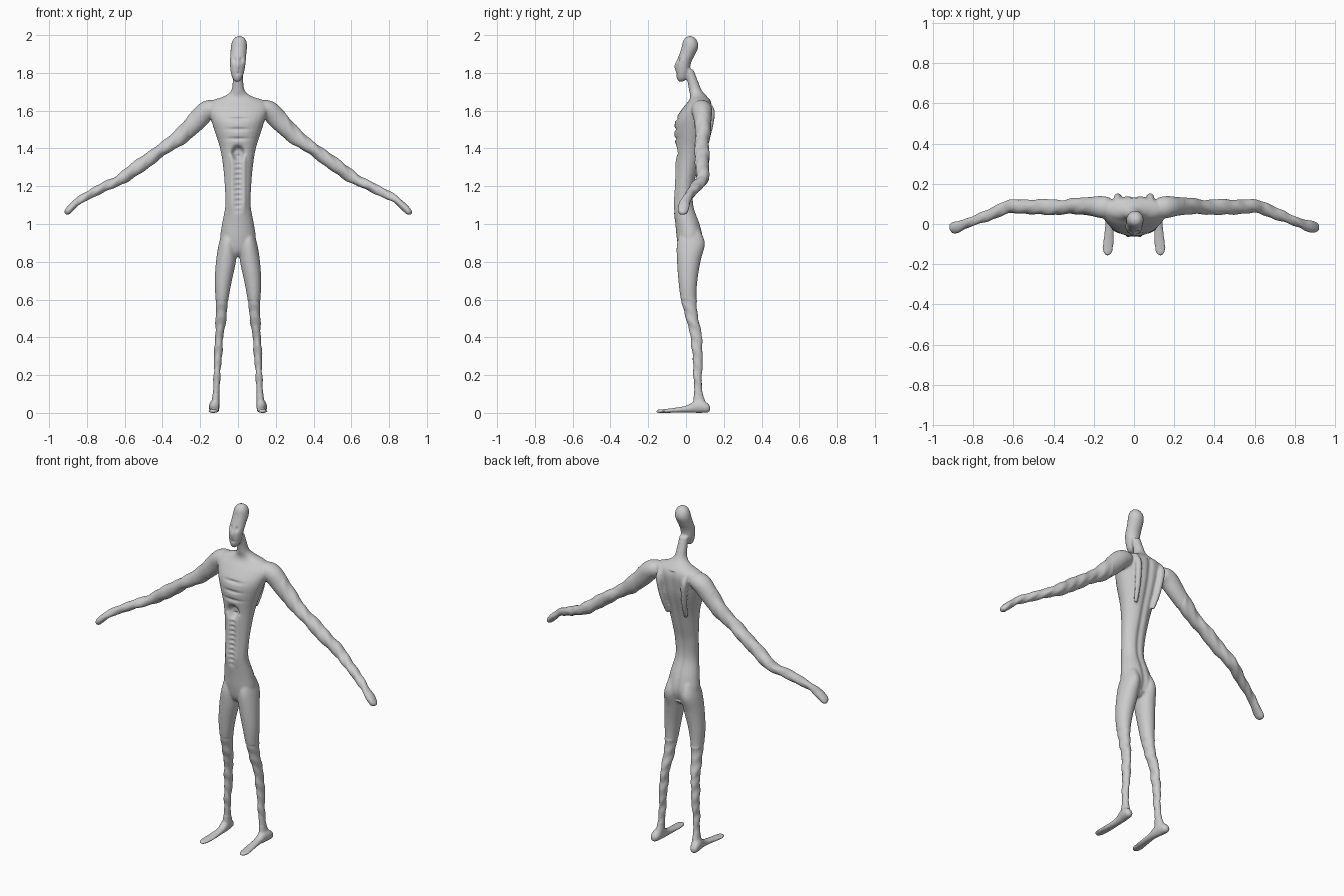
import bpy, bmesh, math
from mathutils import Vector

parts = []


def spline(rows, steps=5):
    """Catmull-Rom interpolation of section rows."""
    out = []
    for i in range(len(rows) - 1):
        p0, p1 = rows[max(i - 1, 0)], rows[i]
        p2, p3 = rows[i + 1], rows[min(i + 2, len(rows) - 1)]
        for s in range(steps):
            t = s / steps
            out.append([0.5 * (2 * b + (c - a) * t + (2 * a - 5 * b + 4 * c - d) * t * t
                               + (3 * b - a - 3 * c + d) * t ** 3)
                        for a, b, c, d in zip(p0, p1, p2, p3)])
    out.append(list(rows[-1]))
    return out


def loft(name, rows, side, normal=None, flip=1, n=28):
    """Loft elliptical sections (x, y, z, half width along side, other half width)."""
    bm = bmesh.new()
    rows = spline(rows)
    rings = []
    for i, (x, y, z, a, b) in enumerate(rows):
        c = Vector((x, y, z))
        t = normal
        if t is None:
            t = (Vector(rows[min(i + 1, len(rows) - 1)][:3]) - Vector(rows[max(i - 1, 0)][:3]))
        t = Vector(t).normalized()
        u = Vector(side)
        u = (u - t * u.dot(t)).normalized()
        v = t.cross(u)
        ring = []
        for k in range(n):
            w = 2 * math.pi * k / n
            p = c + u * max(a, .002) * math.cos(w) + v * max(b, .002) * math.sin(w)
            ring.append(bm.verts.new((p.x * flip, p.y, p.z)))
        rings.append(ring)
    for r, s in zip(rings, rings[1:]):
        for k in range(n):
            bm.faces.new((r[k], r[(k + 1) % n], s[(k + 1) % n], s[k]))
    bm.faces.new(rings[0])
    bm.faces.new(rings[-1])
    bmesh.ops.recalc_face_normals(bm, faces=bm.faces)
    me = bpy.data.meshes.new(name)
    bm.to_mesh(me)
    bm.free()
    ob = bpy.data.objects.new(name, me)
    bpy.context.collection.objects.link(ob)
    parts.append(ob)


X, Y, Z = (1, 0, 0), (0, 1, 0), (0, 0, 1)

# Torso, from crotch to neck
loft("torso", [
    (0, .02, .83, .02, .03), (0, .02, .86, .07, .055), (0, .022, .92, .094, .07),
    (0, .01, 1.0, .085, .066), (0, -.012, 1.1, .067, .055), (0, -.008, 1.2, .070, .052),
    (0, .005, 1.3, .078, .062), (0, .018, 1.4, .094, .075), (0, .030, 1.5, .125, .092),
    (0, .040, 1.56, .145, .093), (0, .062, 1.62, .165, .077), (0, .072, 1.655, .14, .058),
    (0, .066, 1.68, .072, .044), (0, .050, 1.71, .036, .034), (0, .035, 1.76, .028, .028),
    (0, .015, 1.82, .026, .025)], X, Z)

# Head: long face below, bulbous crown leaning back
loft("head", [
    (-.004, -.028, 1.757, .008, .010), (-.004, -.022, 1.772, .024, .026),
    (-.003, -.018, 1.81, .036, .036), (-.001, -.012, 1.86, .042, .040),
    (.002, .006, 1.90, .042, .042), (.005, .021, 1.94, .043, .044),
    (.007, .022, 1.97, .038, .038), (.008, .021, 1.99, .024, .024),
    (.008, .02, 1.998, .006, .006)], X, Z)

for f in (1, -1):
    # Arm and hand
    loft("arm", [
        (.10, .075, 1.615, .03, .03), (.13, .080, 1.615, .052, .046), (.17, .085, 1.60, .054, .052),
        (.22, .088, 1.548, .046, .052), (.30, .088, 1.470, .040, .043), (.36, .084, 1.425, .036, .036),
        (.42, .084, 1.385, .040, .034), (.50, .085, 1.325, .037, .036), (.59, .088, 1.262, .034, .034),
        (.64, .080, 1.230, .033, .026), (.71, .050, 1.198, .029, .026), (.79, .018, 1.158, .024, .023),
        (.83, .004, 1.135, .024, .020), (.875, -.012, 1.098, .029, .020),
        (.905, -.020, 1.066, .026, .017), (.915, -.022, 1.055, .008, .006)], Y, None, f)
    # Leg
    loft("leg", [
        (.05, .025, .97, .03, .05), (.055, .026, .90, .046, .074), (.063, .015, .81, .053, .063),
        (.078, .010, .70, .045, .050), (.085, .014, .60, .034, .041), (.089, .030, .52, .029, .034),
        (.094, .042, .46, .025, .032), (.100, .055, .40, .022, .031), (.106, .061, .30, .021, .027),
        (.111, .062, .20, .018, .023), (.115, .064, .12, .017, .022),
        (.120, .072, .05, .023, .036)], X, Z, f)
    # Foot
    loft("foot", [
        (.130, .128, .025, .008, .010), (.130, .116, .029, .022, .024), (.127, .085, .037, .027, .034),
        (.123, .05, .036, .025, .033), (.121, .005, .024, .022, .019), (.125, -.06, .017, .025, .013),
        (.130, -.12, .013, .027, .010), (.131, -.148, .012, .018, .009),
        (.131, -.156, .011, .008, .006)], X, Y, f)
    # Shoulder blade ridge and muscle beside it
    loft("shoulder_blade", [
        (.060, .085, 1.38, .010, .01), (.068, .110, 1.45, .015, .014), (.076, .128, 1.53, .017, .017),
        (.082, .134, 1.60, .018, .018), (.085, .112, 1.65, .012, .012)], X, None, f)

# Fuse the parts into one skin
bpy.ops.object.select_all(action='DESELECT')
for ob in parts:
    ob.select_set(True)
body = parts[0]
bpy.context.view_layer.objects.active = body
bpy.ops.object.join()
body.name = "body"
body.data.name = "body"
rm = body.modifiers.new("fuse", 'REMESH')
rm.mode = 'VOXEL'
rm.voxel_size = .006
sm = body.modifiers.new("soften", 'SMOOTH')
sm.factor = .5
sm.iterations = 6
for m in ("fuse", "soften"):
    bpy.ops.object.modifier_apply(modifier=m)


def bump(d, w):
    return math.exp(-(d / w) ** 2)


# Sculpt surface details: ribs, belly hollow, face, spine, lumpy limbs
moves = []
for v in body.data.vertices:
    x, y, z = v.co
    n = v.normal
    d = Vector((0, 0, 0))
    if n.y < -.2 and abs(x) < .12:
        if 1.3 < z < 1.65:
            for rz in (1.56, 1.505, 1.455):
                d.y += .009 * bump(z - rz, .008) * bump(x, .07) ** 2
        if 1.05 < z < 1.45:
            r = math.hypot(x / .03, (z - 1.38) / .033)
            d.y += .036 / (1 + r ** 6)
            if z < 1.37:
                fade = min(1, (z - 1.05) / .06)
                d.y += fade * bump(x, .016) * (.010 + .004 * math.sin(z * 230))
                d.y -= fade * .005 * bump(abs(x) - .034, .010)
        if 1.77 < z < 1.95:
            d.y += .010 * bump(abs(x) - .017, .010) * bump(z - 1.872, .014)
            d.y -= .008 * bump(x, .008) * bump(z - 1.842, .022)
            d.y += .005 * bump(x, .016) * bump(z - 1.80, .006)
    if n.y > .2 and abs(x) < .06 and .86 < z < 1.65:
        d.y -= .009 * bump(x, .016) * (1 if z > 1.0 else .9)
    if abs(x) > .25 or .1 < z < .6:
        s = abs(x) if z > .9 else z
        d += n * .003 * math.sin(s * 62 + n.y * 2 + x) * math.sin(s * 23 + n.z * 2)
    moves.append(d)
for v, d in zip(body.data.vertices, moves):
    v.co += d

# Rest the soles on the ground
low = min(v.co.z for v in body.data.vertices)
for v in body.data.vertices:
    v.co.z -= low
bpy.ops.object.shade_smooth()
